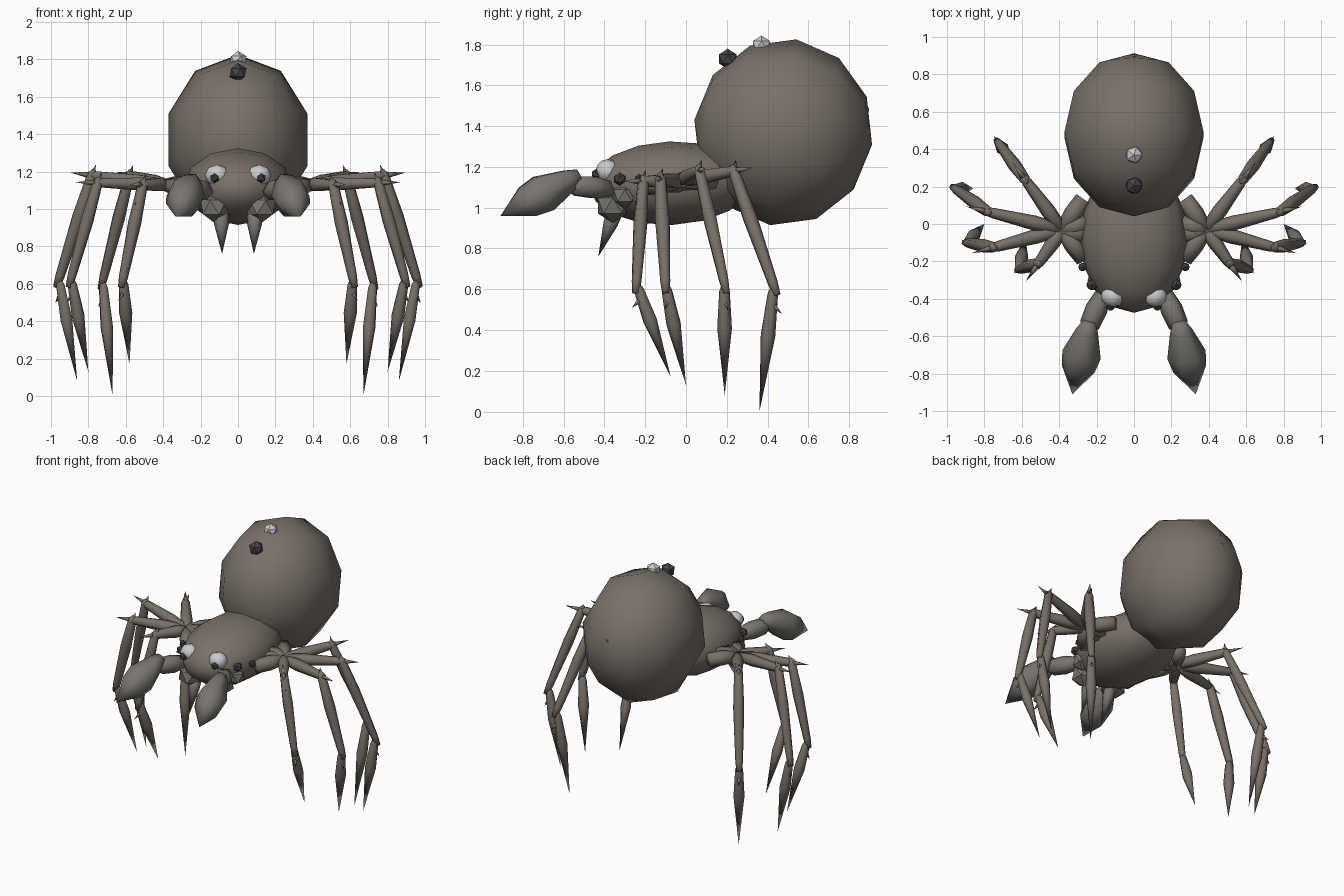
import bpy, bmesh, math
from mathutils import Vector, Matrix

if "Cube" in bpy.data.objects:
    bpy.data.objects.remove(bpy.data.objects["Cube"])


def material(name, col):
    m = bpy.data.materials.new(name)
    m.diffuse_color = (*col, 1)
    m.use_nodes = True
    m.node_tree.nodes["Principled BSDF"].inputs["Base Color"].default_value = m.diffuse_color
    return m


BROWN = material("brown", (0.19, 0.165, 0.14))
GREY = material("grey_brown", (0.19, 0.18, 0.165))
LIGHT = material("light", (0.6, 0.61, 0.62))
DARK = material("dark", (0.06, 0.06, 0.065))


def finish(bm, name, mat, smooth=True, mirror=True):
    bmesh.ops.recalc_face_normals(bm, faces=bm.faces)
    me = bpy.data.meshes.new(name)
    bm.to_mesh(me)
    bm.free()
    for p in me.polygons:
        p.use_smooth = smooth
    me.materials.append(mat)
    ob = bpy.data.objects.new(name, me)
    bpy.context.collection.objects.link(ob)
    if mirror:
        ob.modifiers.new("mirror", 'MIRROR').use_mirror_merge = False
    return ob


def ball(name, c, r, mat, seg=10, rings=6, tilt=0, mirror=True, spin=0.0):
    """Ellipsoid with its poles along y, tilted about x."""
    bm = bmesh.new()
    bmesh.ops.create_uvsphere(bm, u_segments=seg, v_segments=rings, radius=1)
    M = (Matrix.Translation(c) @ Matrix.Rotation(math.radians(tilt), 4, 'X')
         @ Matrix.Diagonal((*r, 1)) @ Matrix.Rotation(math.radians(90), 4, 'X')
         @ Matrix.Rotation(math.radians(spin), 4, 'Z'))
    bmesh.ops.transform(bm, matrix=M, verts=bm.verts)
    return finish(bm, name, mat, mirror=mirror)


def gem(name, c, r, mat, mirror=True, smooth=False):
    bm = bmesh.new()
    bmesh.ops.create_icosphere(bm, subdivisions=1, radius=r, matrix=Matrix.Translation(c))
    return finish(bm, name, mat, smooth, mirror)


def limb(bm, a, b, profile, n=6):
    """Closed lathe from a to b; profile holds (fraction, radius)."""
    a, b = Vector(a), Vector(b)
    q = (b - a).to_track_quat('Z', 'Y')
    rows = []
    for t, r in profile:
        p = a.lerp(b, t)
        if r == 0:
            rows.append([bm.verts.new(p)] * n)
        else:
            rows.append([bm.verts.new(p + q @ Vector((r * math.cos(k * math.tau / n),
                                                      r * math.sin(k * math.tau / n), 0)))
                         for k in range(n)])
    for r0, r1 in zip(rows, rows[1:]):
        for k in range(n):
            j = (k + 1) % n
            vs = list(dict.fromkeys((r0[k], r0[j], r1[j], r1[k])))
            bm.faces.new(vs)
    for row in (rows[0], rows[-1]):
        if row[0] is not row[1]:
            bm.faces.new(row)


# Body
ball("abdomen", (0, 0.477, 1.37), (0.39, 0.44, 0.46), BROWN, 10, 6, -8, False)
ball("head_thorax", (0, -0.075, 1.12), (0.29, 0.40, 0.205), BROWN, 12, 8, 2, False)
bm = bmesh.new()
limb(bm, (0, 0.12, 1.13), (0, 0.32, 1.2), [(0, 0.1), (1, 0.1)])
finish(bm, "waist", BROWN, mirror=False)

# Abdomen bumps and spinneret
gem("light_bump", (0, 0.37, 1.795), 0.05, LIGHT, False)
gem("dark_bump", (0, 0.205, 1.73), 0.05, DARK, False)
gem("spinneret", (0, 0.88, 1.48), 0.02, GREY, False)

# Legs: knee, ankle and foot tip, front to back
LEGS = {
    "front": ((0.51, -0.21, 1.13), (0.62, -0.245, 0.6), (0.58, -0.075, 0.17)),
    "front_middle": ((0.75, -0.125, 1.14), (0.90, -0.10, 0.6), (0.80, 0.0, 0.13)),
    "rear_middle": ((0.78, 0.065, 1.18), (0.965, 0.195, 0.6), (0.86, 0.19, 0.08)),
    "rear": ((0.58, 0.235, 1.18), (0.73, 0.44, 0.59), (0.67, 0.36, 0.0)),
}
HUB = Vector((0.385, -0.03, 1.13))
for name, pts in LEGS.items():
    knee, ankle, tip = map(Vector, pts)
    out = (knee - HUB).normalized()
    root = HUB - out * (0.2 if abs(out.y) > 0.5 else 0.14)
    bm = bmesh.new()
    limb(bm, root, HUB, [(0, 0.045), (0.5, 0.05), (1, 0.035)])
    limb(bm, HUB - out * 0.03, knee + out * 0.02, [(0, 0.03), (0.4, 0.04), (0.9, 0.028), (1, 0.02)])
    down = (ankle - knee).normalized()
    limb(bm, knee - down * 0.03, ankle + down * 0.02,
         [(0, 0.012), (0.05, 0.028), (0.4, 0.036), (0.9, 0.025), (1, 0.018)])
    limb(bm, ankle - down * 0.03, tip, [(0, 0.012), (0.07, 0.026), (0.4, 0.036), (1, 0)])
    # Spines at knee and ankle
    limb(bm, knee, knee + out * 0.12, [(0, 0.02), (1, 0)], 4)
    limb(bm, knee, knee + Vector((-0.02, 0.01, 0.055)), [(0, 0.02), (1, 0)], 4)
    low = ankle.lerp(tip, 0.12)
    limb(bm, low, low + Vector((0.025, out.y * 0.05, -0.04)), [(0, 0.015), (1, 0)], 4)
    mid = knee.lerp(ankle, 0.12)
    limb(bm, mid, mid + Vector((0.03, out.y * 0.04, -0.045)), [(0, 0.015), (1, 0)], 4)
    finish(bm, name + "_legs", BROWN)

# Feelers
bm = bmesh.new()
limb(bm, (0.16, -0.36, 1.09), (0.25, -0.57, 1.11), [(0, 0.04), (0.45, 0.06), (0.85, 0.055), (1, 0.03)])
limb(bm, (0.24, -0.525, 1.16), (0.33, -0.91, 0.96),
     [(0, 0.035), (0.12, 0.06), (0.45, 0.105), (0.65, 0.09), (1, 0)])
finish(bm, "feelers", GREY)

# Jaws and fangs
gem("jaws", (0.125, -0.36, 1.01), 0.085, GREY)
gem("jaw_sides", (0.19, -0.30, 1.06), 0.065, GREY)
bm = bmesh.new()
limb(bm, (0.09, -0.345, 0.99), (0.085, -0.43, 0.76), [(0, 0.045), (0.3, 0.04), (1, 0)])
finish(bm, "fangs", GREY)

# Eyes
ball("main_eyes", (0.112, -0.385, 1.18), (0.066, 0.058, 0.058), LIGHT, 8, 6)
gem("pupils", (0.125, -0.44, 1.165), 0.026, DARK)
gem("side_eyes", (0.225, -0.325, 1.14), 0.032, DARK)
gem("rear_eyes", (0.275, -0.23, 1.14), 0.025, DARK)
